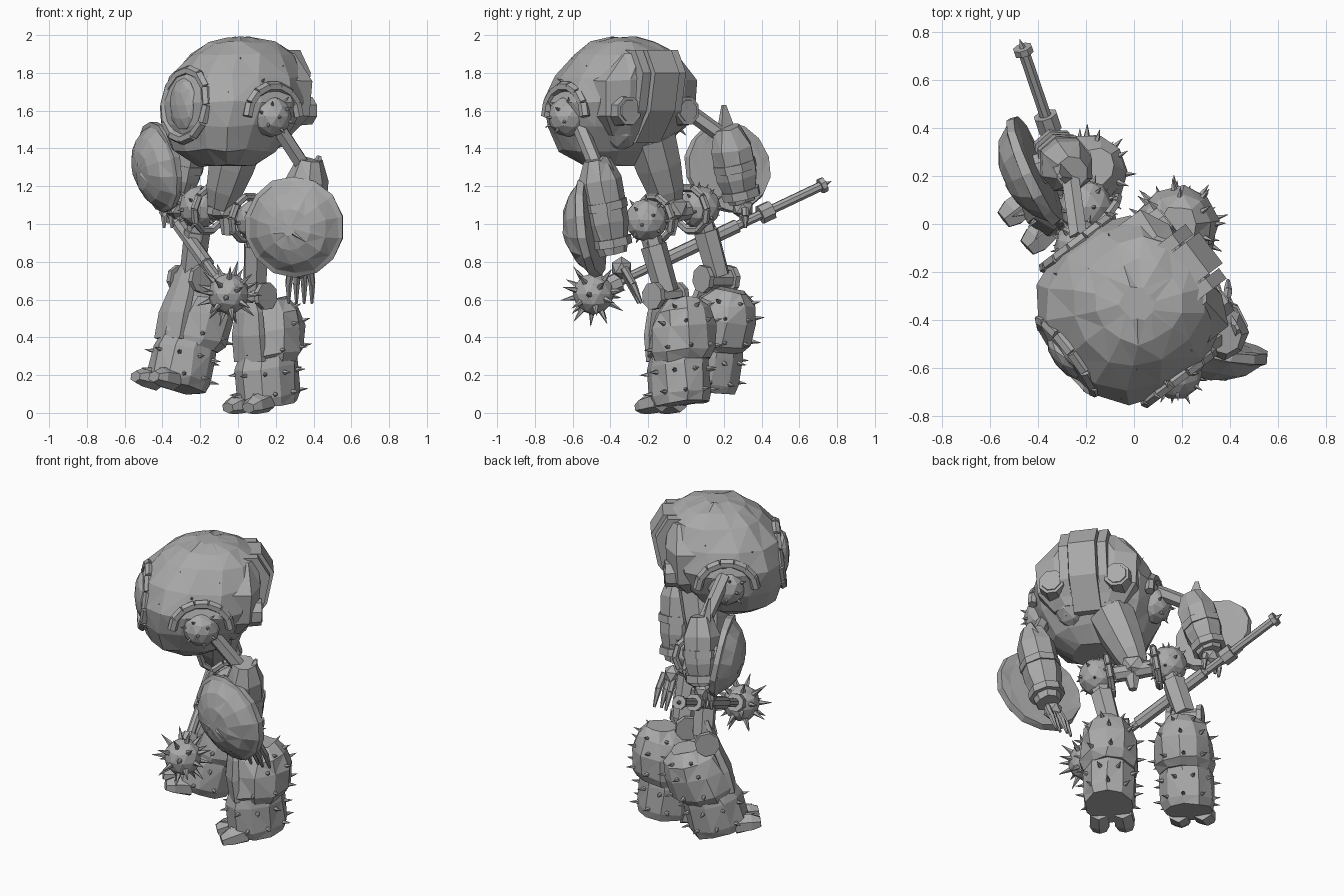
import bpy, bmesh, math, random
from mathutils import Vector, Matrix

random.seed(4)
if "Cube" in bpy.data.objects:
    bpy.data.objects.remove(bpy.data.objects["Cube"])

grey = bpy.data.materials.new("armour grey")
grey.use_nodes = True
grey.diffuse_color = (0.4, 0.4, 0.4, 1)
grey.node_tree.nodes["Principled BSDF"].inputs["Base Color"].default_value = (0.4, 0.4, 0.4, 1)


def finish(name, bm, M=Matrix()):
    bmesh.ops.recalc_face_normals(bm, faces=bm.faces)
    bm.transform(M)
    mesh = bpy.data.meshes.new(name)
    bm.to_mesh(mesh)
    bm.free()
    mesh.materials.append(grey)
    bpy.context.collection.objects.link(bpy.data.objects.new(name, mesh))


def place(pos, yaw=0, tilt=0):
    return (Matrix.Translation(pos) @ Matrix.Rotation(math.radians(yaw), 4, 'Z')
            @ Matrix.Rotation(math.radians(tilt), 4, 'X'))


def along(p, q):
    d = Vector(q) - Vector(p)
    return Matrix.Translation(p) @ d.to_track_quat('Z', 'Y').to_matrix().to_4x4()


def loft(bm, rings, n=8, M=Matrix(), power=1.0, jitter=0.0):
    """Skin elliptical rings given as (z, x radius, y radius, y centre)."""
    loops = []
    for z, rx, ry, cy in rings:
        loop = []
        for i in range(n):
            a = math.tau * (i + 0.5) / n
            c, s = math.cos(a), math.sin(a)
            v = Vector((rx * math.copysign(abs(c) ** power, c),
                        cy + ry * math.copysign(abs(s) ** power, s), z))
            v += Vector([random.uniform(-jitter, jitter) for _ in range(3)])
            loop.append(bm.verts.new(M @ v))
        loops.append(loop)
    sides = []
    for a, b in zip(loops, loops[1:]):
        for i in range(n):
            j = (i + 1) % n
            sides.append(bm.faces.new((a[i], a[j], b[j], b[i])))
    bm.faces.new(loops[0])
    bm.faces.new(loops[-1])
    if jitter:
        bmesh.ops.triangulate(bm, faces=sides)


def rod(bm, p, q, r1, r2=None, n=6):
    h = (Vector(q) - Vector(p)).length
    r2 = r1 if r2 is None else r2
    loft(bm, [(0, r1, r1, 0), (h, r2, r2, 0)], n, along(p, q))


def ball(bm, c, r, scale=(1, 1, 1), sub=2):
    bmesh.ops.create_icosphere(bm, subdivisions=sub, radius=r,
                               matrix=Matrix.Translation(c) @ Matrix.Diagonal((*scale, 1)))


def spike(bm, p, d, length=0.05, r=0.014):
    p, d = Vector(p), Vector(d).normalized()
    rod(bm, p - d * 0.01, p + d * length, r, 0.001, 5)


def ring(bm, c, axis, R, r, n=10):
    M = along(c, Vector(c) + Vector(axis))
    pts = [M @ Vector((R * math.cos(math.tau * i / n), R * math.sin(math.tau * i / n), 0)) for i in range(n)]
    for i in range(n):
        rod(bm, pts[i], pts[(i + 1) % n], r)


def sphere_dirs(n):
    for i in range(n):
        z, a = 1 - 2 * (i + 0.5) / n, i * 2.4
        k = math.sqrt(1 - z * z)
        yield Vector((k * math.cos(a), k * math.sin(a), z))


# Torso: forward-leaning egg with a deep back, turned on the hips
body = place((0, -0.34, 0), -53)
profile = [(1.31, .22, -.06, .16), (1.39, .34, -.16, .28), (1.52, .385, -.26, .35),
           (1.65, .395, -.33, .385), (1.78, .36, -.34, .335), (1.90, .25, -.30, .25),
           (1.96, .15, -.20, .17), (1.985, .05, -.08, .07)]
bm = bmesh.new()
loft(bm, [(z, w, (f - b) / 2, -(f + b) / 2) for z, f, b, w in profile], 14, power=0.86, jitter=0.008)
finish("torso", bm, body)

# Back: squared housing, raised spine panel, lobes, and octagonal vents
bm = bmesh.new()
loft(bm, [(1.47, .22, .12, .13), (1.57, .31, .14, .17), (1.76, .32, .15, .18), (1.90, .18, .14, .17)],
     8, power=0.6, jitter=.004)
finish("back_housing", bm, body)
bm = bmesh.new()
for x, w, d in ((0, .09, 0), (-.115, .03, -.025), (.115, .03, -.025)):
    loft(bm, [(1.43, w, .09, .15 + d), (1.60, w, .09, .28 + d), (1.80, w, .09, .32 + d), (1.92, w, .09, .25 + d)],
         4, Matrix.Translation((x, 0, 0)), power=0.3)
finish("spine_panels", bm, body)
bm = bmesh.new()
for s in (-1, 1):
    rod(bm, (s * .19, .18, 1.6), (s * .195, .325, 1.6), .09, .078, 8)
    rod(bm, (s * .195, .32, 1.6), (s * .195, .33, 1.6), .062, .058, 8)
finish("back_vents", bm, body)
bm = bmesh.new()
for s in (-1, 1):
    ball(bm, (s * .11, .13, 1.55), .15, (.8, .9, 1.1))
finish("back_lobes", bm, body)

# Face: rimmed opening with a domed mask
bm = bmesh.new()
ring(bm, (0, -.345, 1.63), (0, -1, .12), .185, .028, 12)
finish("face_rim", bm, body)
bm = bmesh.new()
ball(bm, (0, -.36, 1.63), .12, (.9, .4, 1.2))
finish("face_mask", bm, body)

# Shoulder domes with arched hoods and spikes, plus crown spikes
for s, side in ((1, "left"), (-1, "right")):
    c = Vector((s * .33, -.03, 1.57))
    bm = bmesh.new()
    ball(bm, c, .11)
    for a in range(7):
        p, q = [c + Vector((s * .02, .17 * math.cos(u), .16 * math.sin(u)))
                for u in (math.pi * a / 7, math.pi * (a + 1) / 7)]
        rod(bm, p, q, .028)
    for d in sphere_dirs(26):
        if d.x * s > .35:
            spike(bm, c + d * .11, d, .03, .011)
    finish(side + "_shoulder", bm, body)
bm = bmesh.new()
for d in sphere_dirs(44):
    if abs(d.x) > .55 and d.z > .1:
        spike(bm, Vector((d.x * .35, d.y * .32 - .02, 1.65 + d.z * .26)), d, .05)
finish("torso_spikes", bm, body)

# Waist and pelvis
hips = {"left": Vector((.10, -.21, 1.02)), "right": Vector((-.20, .07, 1.09))}
bm = bmesh.new()
loft(bm, [(0, .15, .14, 0), (.16, .135, .125, 0), (.30, .11, .10, 0), (.40, .07, .07, 0)], 8,
     along((.01, -.19, 1.46), (-.10, -.08, 1.08)))
finish("waist", bm)
bm = bmesh.new()
rod(bm, hips["left"], hips["right"], .05, n=8)
ball(bm, (-.06, -.07, 1.08), .09, (1, 1, .9), 1)
rod(bm, (-.05, -.08, 1.06), (-.06, -.08, .94), .06, .025)
finish("pelvis", bm)

# Legs: hip ball, thigh, armoured shin, spikes and toes
axis = (hips["left"] - hips["right"]).normalized()
frames = {"left": place((.175, -.015, .05), -45, 7), "right": place((-.31, .115, .13), -50, -13)}
lower = [(0, .14, .16, -.01), (.05, .16, .18, -.015), (.20, .16, .175, -.01), (.29, .14, .155, .01)]
upper = [(.22, .15, .16, .015), (.27, .175, .19, .025), (.40, .17, .185, .045),
         (.49, .145, .15, .06), (.55, .08, .09, .07)]
for side, M in frames.items():
    s = 1 if side == "left" else -1
    hip = hips[side]
    bm = bmesh.new()
    ball(bm, hip, .115)
    for d in sphere_dirs(22):
        spike(bm, hip + d * .115, d, .025, .011)
    finish(side + "_hip_ball", bm)
    bm = bmesh.new()
    ring(bm, hip - axis * s * .07, axis, .12, .02)
    finish(side + "_hip_ring", bm)
    bm = bmesh.new()
    knee = M @ Vector((0, -.05, .60))
    rod(bm, hip, knee, .055)
    rod(bm, hip.lerp(knee, .35), knee, .07, .065)
    finish(side + "_thigh", bm)
    bm = bmesh.new()
    rod(bm, (-.09, -.06, .58), (.09, -.06, .58), .055, n=8)
    for x in (-.09, .09):
        rod(bm, (x - .015, -.06, .58), (x + .015, -.06, .58), .075, n=8)
    finish(side + "_knee", bm, M)
    bm = bmesh.new()
    loft(bm, lower, 10, jitter=.006)
    finish(side + "_shin", bm, M)
    bm = bmesh.new()
    loft(bm, upper, 10, jitter=.009)
    finish(side + "_calf_armour", bm, M)
    bm = bmesh.new()
    top = .60 if s > 0 else .70
    loft(bm, [(.24, .12, .03, -.13), (.38, .12, .04, -.125), (.50, .10, .035, -.105), (top, .04, .02, -.085)], 6)
    finish(side + "_shin_plate", bm, M)
    bm = bmesh.new()
    for z, rx, ry, cy, k in ((.06, .16, .18, -.015, 9), (.17, .16, .175, -.01, 9), (.29, .175, .19, .03, 9),
                             (.42, .165, .175, .05, 8), (.50, .13, .135, .06, 7)):
        for i in range(k):
            a = math.tau * (i + z * 5) / k
            c, t = math.cos(a), math.sin(a)
            if z < .25 or t > -.4:
                spike(bm, (rx * c, cy + ry * t, z), (c, t, max(0, z * 2 - .6)), .042)
    finish(side + "_shin_spikes", bm, M)
    bm = bmesh.new()
    for x in (-.07, .07):
        loft(bm, [(0, .06, .06, 0), (.10, .066, .05, 0), (.15, .045, .03, -.005)], 6,
             along((x, -.10, .025), (x * 1.1, -.27, .01)))
    finish(side + "_toes", bm, M)

# Arms: upper rod, forearm, cuffs, elbow fin, hand and domed shield
arms = {
    "left": ((.18, -.58, 1.56), (.37, -.46, 1.27), (.33, -.38, .84), (.33, -.25, .60),
             (.43, -.43, 1.36), (.30, -.51, .985), (-.22, -.96, -.12), 1.0),
    "right": ((-.23, -.06, 1.65), (-.27, .23, 1.44), (-.33, .30, 1.12), (-.33, .30, 1.0),
              (-.31, .20, 1.63), (-.42, .22, 1.30), (-.90, -.40, -.16), .91)}
for side, (shoulder, elbow, wrist, tip, fin, shield, normal, size) in arms.items():
    e, w, t, sh, nrm = (Vector(v) for v in (elbow, wrist, tip, shield, normal))
    bm = bmesh.new()
    rod(bm, shoulder, e, .042)
    ball(bm, e, .06, sub=1)
    finish(side + "_upper_arm", bm)
    bm = bmesh.new()
    h = (w - e).length
    loft(bm, [(-.07, .07, .07, 0), (.04, .11, .115, 0), (h * .6, .11, .115, 0), (h, .07, .075, 0)], 8,
         along(e, w), jitter=.006)
    finish(side + "_forearm", bm)
    bm = bmesh.new()
    for f in (.35, .8):
        p = e.lerp(w, f)
        rod(bm, p, p + (w - e).normalized() * .045, .13 - f * .03, n=8)
    finish(side + "_cuffs", bm)
    bm = bmesh.new()
    base = e - Vector((0, 0, .12))
    loft(bm, [(0, .09, .05, 0), (.15, .075, .035, 0), ((Vector(fin) - base).length, .015, .01, 0)], 4,
         along(base, fin))
    finish(side + "_elbow_fin", bm)
    bm = bmesh.new()
    ball(bm, w.lerp(t, .3), .06, sub=1)
    for i in range(4):
        off = Vector((.034 * (i - 1.5), .012 * (i % 2), 0))
        mid = w.lerp(t, .65) + off * 1.2
        rod(bm, w.lerp(t, .3) + off, mid, .021, .019)
        rod(bm, mid, t + off * 1.2 + Vector((0, 0, -.02)), .02, .008)
    finish(side + "_hand", bm)
    bm = bmesh.new()
    dome = [(-.03, .20, .20, 0), (-.03, .26, .26, 0), (.01, .27, .27, 0), (.02, .245, .245, 0),
            (.08, .19, .19, 0), (.12, .11, .11, 0), (.135, .03, .03, 0)]
    loft(bm, dome, 14, along(sh, sh + nrm) @ Matrix.Scale(size, 4), jitter=.005)
    rod(bm, sh, e.lerp(w, .4), .07, n=8)
    finish(side + "_shield", bm)

# Mace: spiked head, grip, collar and end cap
head, butt = Vector((-.05, -.49, .63)), Vector((-.465, .735, 1.21))
bm = bmesh.new()
for a, b, r in ((0, 1, .026), (.06, .11, .055), (.27, .62, .038), (.72, .77, .052), (.98, 1, .042)):
    rod(bm, head.lerp(butt, a), head.lerp(butt, b), r, n=8)
spike(bm, butt, butt - head, .04, .018)
finish("mace_handle", bm)
bm = bmesh.new()
ball(bm, head, .11)
for d in sphere_dirs(26):
    spike(bm, head + d * .105, d, .075, .018)
finish("mace_head", bm)
